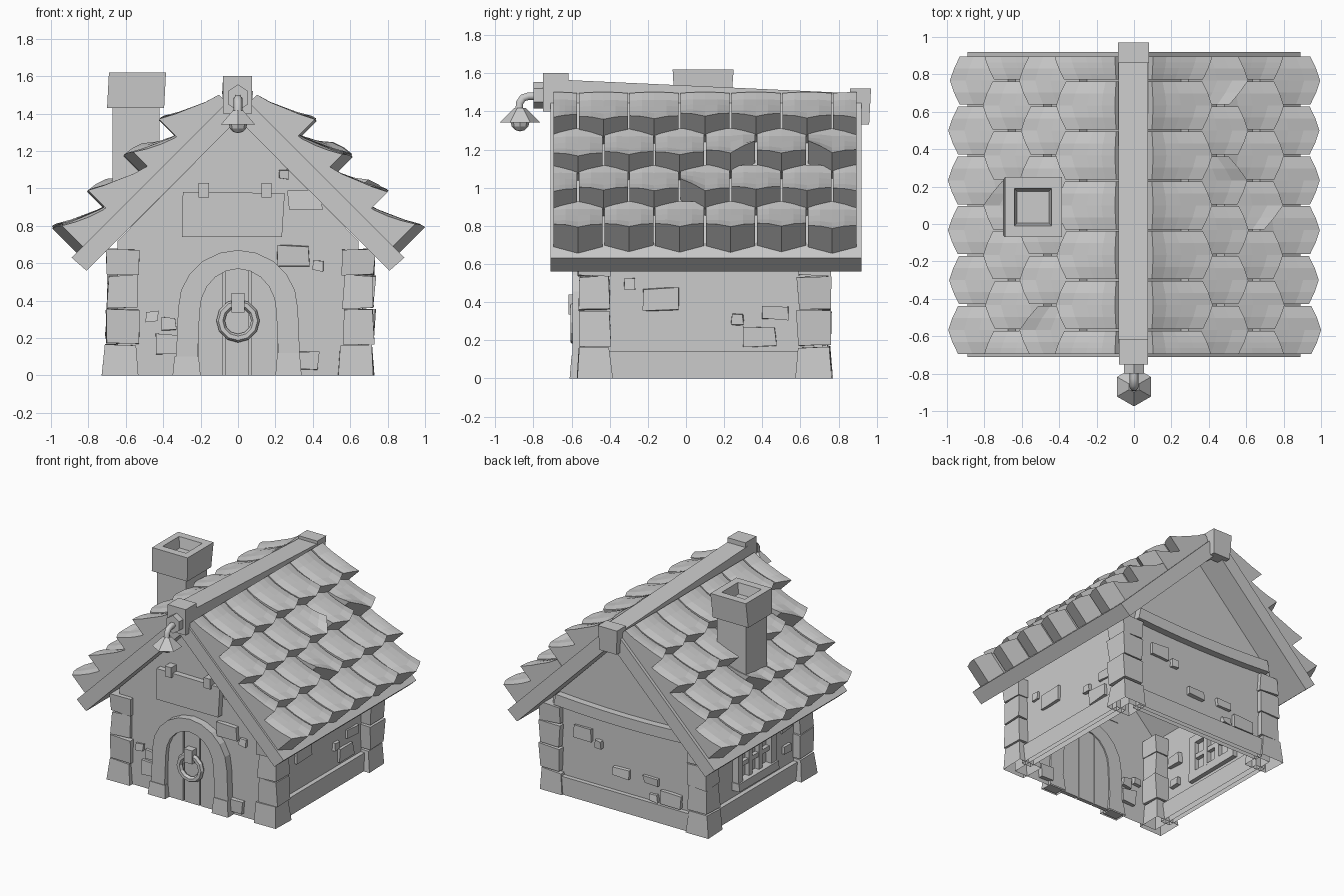
import bpy, bmesh, math, random

if "Cube" in bpy.data.objects:
    bpy.data.objects.remove(bpy.data.objects["Cube"])

random.seed(4)
R2 = math.sqrt(2)


def mesh(name, verts, faces, fix=True):
    me = bpy.data.meshes.new(name)
    me.from_pydata([tuple(v) for v in verts], [], faces)
    if fix:
        bm = bmesh.new()
        bm.from_mesh(me)
        bmesh.ops.recalc_face_normals(bm, faces=bm.faces)
        bm.to_mesh(me)
        bm.free()
    ob = bpy.data.objects.new(name, me)
    bpy.context.collection.objects.link(ob)
    return ob


def prism(name, pts, axis, a, b):
    """Extrude a 2D outline: 'y' -> points are (x, z), 'x' -> points are (y, z)."""
    n = len(pts)
    put = (lambda p, t: (p[0], t, p[1])) if axis == 'y' else (lambda p, t: (t, p[0], p[1]))
    v = [put(p, a) for p in pts] + [put(p, b) for p in pts]
    f = [tuple(range(n)), tuple(range(n, 2 * n))]
    f += [(i, (i + 1) % n, n + (i + 1) % n, n + i) for i in range(n)]
    return mesh(name, v, f)


def box(name, x0, x1, y0, y1, z0, z1, flare=0.0, jit=0.0):
    """Box whose top grows outward by flare, with corner jitter; open underneath when on the ground."""
    v = []
    for z, e in ((z0, 0), (z1, flare)):
        for x, y in ((x0 - e, y0 - e), (x1 + e, y0 - e), (x1 + e, y1 + e), (x0 - e, y1 + e)):
            j = [random.uniform(-jit, jit) for _ in range(3)]
            v.append((x + j[0], y + j[1], z + j[2] if z > 0 else 0))
    f = [(4, 5, 6, 7), (0, 1, 5, 4), (1, 2, 6, 5), (2, 3, 7, 6), (3, 0, 4, 7)]
    return mesh(name, v, f if z0 == 0 else f + [(3, 2, 1, 0)], z0 != 0)


# Walls: hollow shell open underneath
W, YF, YB, ZE, ZA = 0.645, -0.535, 0.715, 0.72, 1.37
gable = [(-W, 0), (W, 0), (W, ZE), (0, ZA), (-W, ZE)]
v = [(x, YF, z) for x, z in gable] + [(x, YB, z) for x, z in gable]
mesh("house_walls", v, [(0, 1, 2, 3, 4), (9, 8, 7, 6, 5), (1, 6, 7, 2), (2, 7, 8, 3), (3, 8, 9, 4), (5, 0, 4, 9)], False)

# Plinths on the sides and back
for s, n in ((1, "right"), (-1, "left")):
    box("plinth_" + n, *sorted((s * 0.6, s * 0.68)), -0.42, 0.62, 0, 0.14)
box("plinth_back", -0.55, 0.58, 0.68, 0.75, 0, 0.14)

# Corner stones
levels = (0, 0.17, 0.36, 0.54, 0.68)
for sx in (-1, 1):
    for yc, n in ((-0.48, "front"), (0.672, "back")):
        for i in range(4):
            h = 0.095 if i == 0 else 0.083
            xc = 0.63 * sx + 0.012 * (i > 0)
            fl = -0.014 if i == 0 else random.choice((0.008, -0.006))
            box(f"corner_stone_{n}", xc - h, xc + h, yc - h, yc + h, levels[i], levels[i + 1] - 0.006, fl, 0.006)

# Loose wall bricks
for x0, x1, z0, z1 in ((-.49, -.43, .29, .34), (-.41, -.33, .24, .31), (-.44, -.33, .11, .22), (.21, .38, .58, .69),
                       (.40, .46, .56, .61), (.27, .45, .89, .99), (.22, .27, 1.05, 1.1), (.32, .43, .03, .13)):
    box("front_brick", x0, x1, YF - 0.025, YF + 0.03, z0, z1, 0, 0.007)
for y0, y1, z0, z1 in ((-.32, -.27, .47, .53), (-.23, -.04, .36, .47), (.24, .3, .28, .34),
                       (.3, .47, .17, .27), (.4, .54, .31, .38)):
    box("right_brick", W - 0.03, W + 0.02, y0, y1, z0, z1, 0, 0.007)
for x0, x1, z0, z1 in ((.3, .45, .47, .56), (.21, .27, .43, .49), (-.02, .11, .26, .33), (-.27, -.15, .27, .33),
                       (-.27, -.2, .15, .2), (-.47, -.3, .15, .25)):
    box("back_brick", x0, x1, YB - 0.03, YB + 0.025, z0, z1, 0, 0.007)
for y0, y1, z0, z1 in ((-.36, -.24, .42, .5), (-.34, -.26, .24, .3), (.44, .54, .45, .52)):
    box("left_brick", -W - 0.02, -W + 0.03, y0, y1, z0, z1, 0, 0.007)

# Left window: frame, sill and bars over the wall
WY0, WY1, WZ0, WZ1 = -0.07, 0.30, 0.25, 0.50
box("window_sill", -0.71, -0.61, WY0 - 0.06, WY1 + 0.06, WZ0 - 0.05, WZ0 + 0.01, 0, 0.004)
box("window_lintel", -0.70, -0.61, WY0 - 0.05, WY1 + 0.05, WZ1 - 0.01, WZ1 + 0.05)
for y in (WY0 - 0.02, WY1 + 0.02):
    box("window_post", -0.695, -0.61, y - 0.03, y + 0.03, WZ0, WZ1)
for k in (1, 2):
    y = WY0 + (WY1 - WY0) * k / 3
    box("window_bar", -0.68, -0.61, y - 0.02, y + 0.02, WZ0, WZ1)
box("window_crossbar", -0.675, -0.615, WY0, WY1, 0.36, 0.395)

# Back tie beam, slightly sagging
xs = [-0.6 + 0.2 * i for i in range(7)]
sag = lambda x: 0.67 + 0.02 * (x / 0.6) ** 2
prism("back_tie_beam", [(x, sag(x)) for x in xs] + [(x * 0.97, sag(x) + 0.085) for x in reversed(xs)], 'y', 0.69, 0.77)

# Door arch
N = 10
outer = [(-0.335, 0)] + [(-0.32 * math.cos(math.pi * i / N), 0.36 + 0.31 * math.sin(math.pi * i / N))
                         for i in range(N + 1)] + [(0.335, 0)]
inner = [(-0.22, 0)] + [(-0.205 * math.cos(math.pi * i / N), 0.34 + 0.23 * math.sin(math.pi * i / N))
                        for i in range(N + 1)] + [(0.22, 0)]
prism("door_arch", outer + inner[::-1], 'y', -0.595, -0.52)
top = lambda x: 0.34 + 0.23 * math.sqrt(max(0, 1 - (x / 0.212) ** 2))
for a, b in ((-0.21, -0.08), (-0.07, 0.06), (0.07, 0.21)):
    px = [b + (a - b) * i / 4 for i in range(5)]
    prism("door_plank", [(a, 0), (b, 0)] + [(x, top(x)) for x in px], 'y', -0.56, -0.53)
box("arch_foot_left", -0.35, -0.2, -0.61, -0.51, 0, 0.1, -0.01)
box("arch_foot_right", 0.2, 0.34, -0.61, -0.51, 0, 0.12, -0.01)

# Knocker ring and strap
bpy.ops.mesh.primitive_torus_add(location=(0, -0.585, 0.292), rotation=(math.pi / 2, 0, 0), major_radius=0.093,
                                 minor_radius=0.023, major_segments=12, minor_segments=6)
bpy.context.object.name = "door_ring"
box("ring_strap", -0.035, 0.035, -0.615, -0.55, 0.335, 0.44)

# Hanging sign
prism("sign_board", [(-.3, .74), (.235, .74), (.25, .975), (-.295, .98)], 'y', -0.58, -0.53)
for x in (-0.21, 0.125):
    box("sign_strap", x, x + 0.055, -0.6, -0.53, 0.95, 1.03)

# Roof slabs, flattened under the ridge
for s, n in ((1, "right"), (-1, "left")):
    prism("roof_slab_" + n, [(0, 1.47), (s * 0.05, 1.47), (s * 0.89, 0.63), (s * 0.81, 0.56), (0, 1.37)], 'y', -0.71, 0.92)


# Roof tiles: arched across, curling up to a thick pointed end
def tile(side, tip, y0, y1, yc, chip):
    hw, nu, nv = 0.1335, 5, 5
    jt, jd = random.uniform(-0.008, 0.008), random.uniform(-0.006, 0.006)
    vs = []
    for under in (0, 1):
        for j in range(nv):
            t = j / (nv - 1)
            for i in range(nu):
                y = y0 + (y1 - y0) * i / (nu - 1)
                u = (y - yc) / hw
                cut = 0.07 * max(0, u * chip) if chip else 0
                s = tip - 0.32 * (1 - t) + t * (jt - 0.05 * abs(u) - cut)
                d = 0 if under else 0.05 + jd * t + 0.11 * t ** 1.6 + 0.028 * min(1, 0.3 + 1.4 * t) * (1 - u * u)
                tot = 1.52 + d * R2
                vs.append((side * (s * R2 + tot) / 2, y, (tot - s * R2) / 2))
    k = nu * nv
    fs = []
    for j in range(nv - 1):
        for i in range(nu - 1):
            q = (j * nu + i, j * nu + i + 1, (j + 1) * nu + i + 1, (j + 1) * nu + i)
            fs += [q, tuple(a + k for a in q)]
    for i in range(nu - 1):
        for r in (i, (nv - 1) * nu + i):
            fs.append((r, r + 1, r + 1 + k, r + k))
    for j in range(nv - 1):
        for r in (j * nu, j * nu + nu - 1):
            fs.append((r, r + nu, r + nu + k, r + k))
    mesh("roof_tile", vs, fs)


# Chipped corners: (side, row, column) -> which corner is lost
chips = {(1, 2, 3): 1, (1, 2, 5): -1, (1, 1, 3): -1, (-1, 2, 0): 1, (-1, 1, 3): 1}
P = 1.6 / 6
for side in (1, -1):
    for row in range(4):
        off = P / 2 * (row % 2)
        for c in range(6 + row % 2):
            a = -0.70 - off + c * P
            tile(side, 0.14 - 0.27 * row, max(a, -0.7) + 0.005, min(a + P, 0.9) - 0.005, a + P / 2,
                 chips.get((side, row, c), 0))

# Sloping ridge beam with end blocks
prism("ridge_beam", [(-0.64, 1.41), (0.88, 1.36), (0.88, 1.495), (-0.64, 1.565)], 'x', -0.083, 0.075)
box("ridge_block_front", -0.08, 0.075, -0.75, -0.615, 1.40, 1.60)
box("ridge_block_back", -0.075, 0.07, 0.87, 0.96, 1.33, 1.52, 0.01)

# Chimney with hollow cap
box("chimney_shaft", -0.67, -0.42, -0.04, 0.22, 0.8, 1.44)
rings = []
for x0, x1, y0, y1, z in ((-.70, -.395, -.06, .235, 1.43), (-.69, -.385, -.07, .25, 1.62), (-.64, -.44, -.01, .19, 1.62),
                          (-.625, -.455, .005, .175, 1.54)):
    rings += [(x0, y0, z), (x1, y0, z), (x1, y1, z), (x0, y1, z)]
fs = [(0, 1, 2, 3), (12, 13, 14, 15)]
fs += [(r * 4 + i, r * 4 + (i + 1) % 4, r * 4 + 4 + (i + 1) % 4, r * 4 + 4 + i) for r in range(3) for i in range(4)]
mesh("chimney_cap", rings, fs)

# Lamp: wall plate, bent pipe, six-sided shade, bulb
prism("lamp_plate", [(0.062 * math.sin(math.pi * i / 3), 1.485 + 0.07 * math.cos(math.pi * i / 3)) for i in range(6)],
      'y', -0.80, -0.74)
cu = bpy.data.curves.new("lamp_pipe", 'CURVE')
cu.dimensions, cu.bevel_depth, cu.bevel_resolution, cu.use_fill_caps = '3D', 0.023, 1, True
path = [(-0.78, 1.48), (-0.825, 1.48), (-0.855, 1.47), (-0.872, 1.445), (-0.875, 1.39)]
sp = cu.splines.new('POLY')
sp.points.add(len(path) - 1)
for p, (y, z) in zip(sp.points, path):
    p.co = (0, y, z, 1)
bpy.context.collection.objects.link(bpy.data.objects.new("lamp_pipe", cu))
bpy.ops.mesh.primitive_cone_add(vertices=6, radius1=0.105, radius2=0.03, depth=0.075, location=(0, -0.87, 1.38))
bpy.context.object.name = "lamp_shade"
bpy.ops.mesh.primitive_uv_sphere_add(segments=8, ring_count=6, radius=0.05, location=(0, -0.87, 1.345))
bpy.context.object.name = "lamp_bulb"
